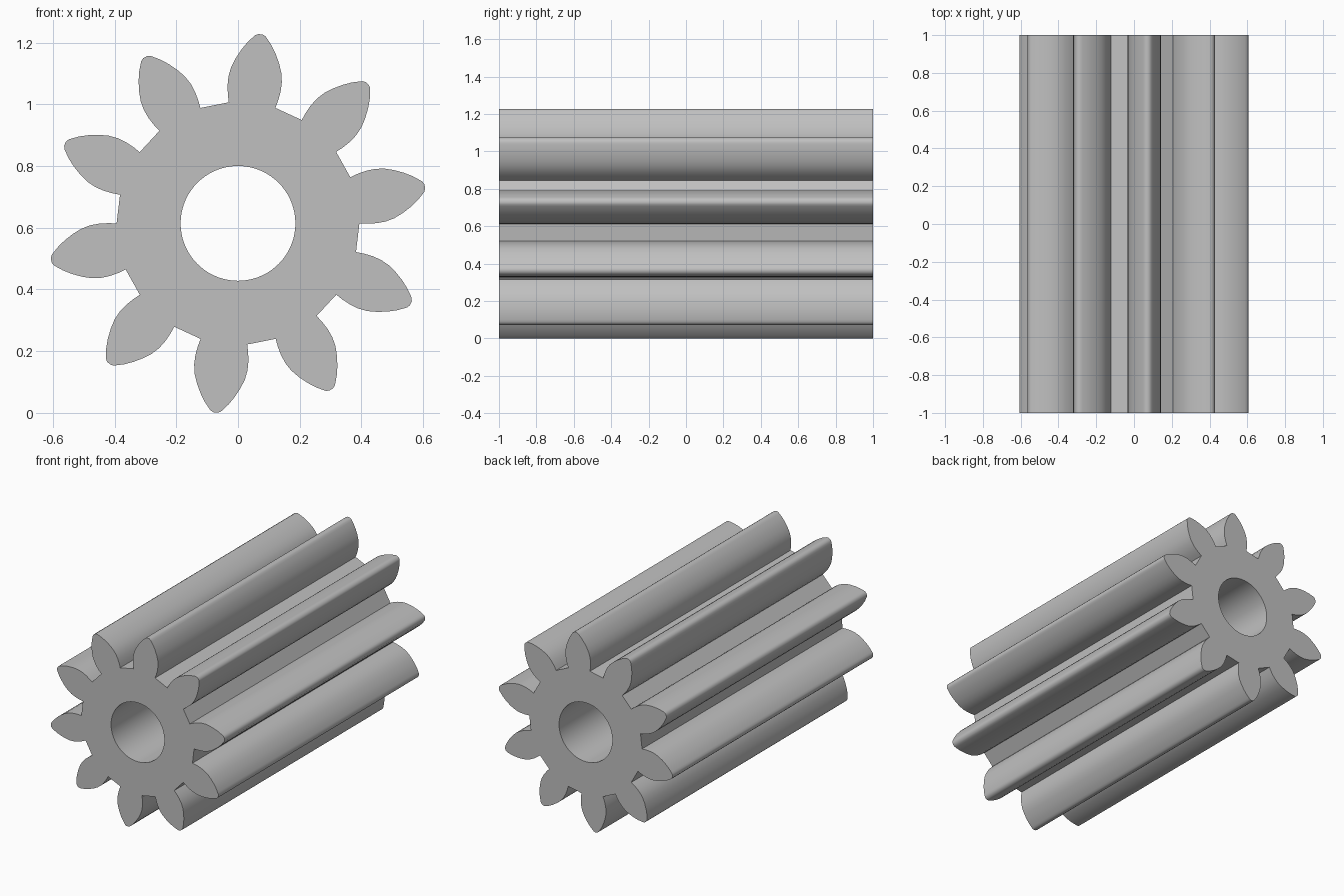
import bpy, bmesh, math
from mathutils import Vector, Matrix

cube = bpy.data.objects.get("Cube")
if cube:
    bpy.data.objects.remove(cube, do_unlink=True)

TEETH, LENGTH, BORE, CENTRE = 10, 2.0, 0.186, 0.614
FIRST = math.radians(11.2)

# Half outline of a tooth: distance from the axis, half width
FLANK = [(0.386, 0.076), (0.41, 0.082), (0.44, 0.0865), (0.47, 0.087),
         (0.50, 0.082), (0.53, 0.071), (0.56, 0.056), (0.585, 0.04),
         (0.603, 0.025), (0.612, 0.017), (0.617, 0.007)]
TOOTH = [(r, -w) for r, w in FLANK] + [(r, w) for r, w in reversed(FLANK)]

steel = bpy.data.materials.new("steel grey")
steel.use_nodes = True
colour = (0.53, 0.53, 0.53, 1)
steel.diffuse_color = colour
steel.node_tree.nodes["Principled BSDF"].inputs["Base Color"].default_value = colour


def add_loop(bm, points):
    """Closed ring of edges on the front end of the gear."""
    verts = [bm.verts.new((x, -LENGTH / 2, z)) for x, z in points]
    return [bm.edges.new((a, b)) for a, b in zip(verts, verts[1:] + verts[:1])]


# Toothed outline and round bore
outline = []
for i in range(TEETH):
    turn = Matrix.Rotation(FIRST + i * math.tau / TEETH, 2)
    outline += [turn @ Vector(p) for p in TOOTH]
bore = [(BORE * math.cos(a), BORE * math.sin(a))
        for a in (math.tau * i / 72 for i in range(72))]

# Fill the end face and extrude it along the gear's length
bm = bmesh.new()
edges = add_loop(bm, outline) + add_loop(bm, bore)
bmesh.ops.triangle_fill(bm, edges=edges, use_beauty=True)
result = bmesh.ops.extrude_face_region(bm, geom=bm.faces[:], use_keep_orig=True)
far_end = [v for v in result["geom"] if isinstance(v, bmesh.types.BMVert)]
bmesh.ops.translate(bm, verts=far_end, vec=(0, LENGTH, 0))
bmesh.ops.recalc_face_normals(bm, faces=bm.faces[:])

mesh = bpy.data.meshes.new("pinion_gear")
bm.to_mesh(mesh)
bm.free()
mesh.materials.append(steel)
gear = bpy.data.objects.new("pinion_gear", mesh)
gear.location.z = CENTRE
bpy.context.collection.objects.link(gear)

# Smooth flanks and bore, sharp ends and roots
bpy.ops.object.select_all(action="DESELECT")
gear.select_set(True)
bpy.context.view_layer.objects.active = gear
bpy.ops.object.shade_smooth_by_angle(angle=math.radians(30))
